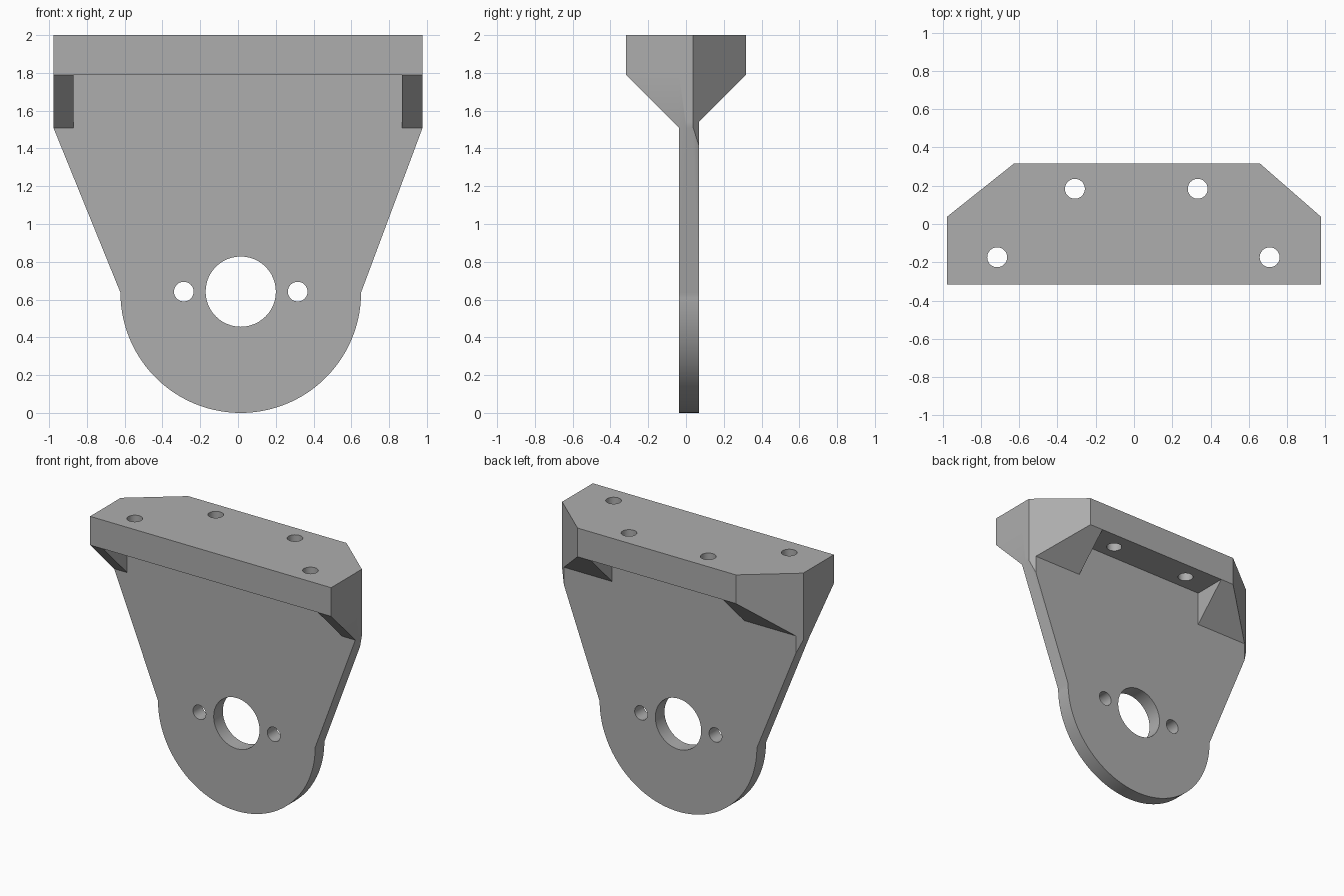
import bpy, bmesh
from math import sin, cos, pi

if "Cube" in bpy.data.objects:
    bpy.data.objects.remove(bpy.data.objects["Cube"], do_unlink=True)

grey = bpy.data.materials.new("plain grey")
grey.use_nodes = True
colour = (0.42, 0.42, 0.42, 1)
grey.diffuse_color = colour
grey.node_tree.nodes["Principled BSDF"].inputs["Base Color"].default_value = colour

# Main dimensions
HALF_X, HALF_Y, TOP = 0.977, 0.317, 2.0
FLANGE_Z = 1.79
PLATE_FRONT, PLATE_BACK = -0.037, 0.069
MID_X, ROUND_R = 0.0145, 0.637
OVERLAP = 0.06


def prism(name, points, axis, lo, hi):
    """Extrude a 2D outline along an axis from lo to hi."""
    place = {"x": lambda a, b, d: (d, a, b),
             "y": lambda a, b, d: (a, d, b),
             "z": lambda a, b, d: (a, b, d)}[axis]
    bm = bmesh.new()
    rings = [[bm.verts.new(place(a, b, d)) for a, b in points] for d in (lo, hi)]
    for ring in rings:
        bm.faces.new(ring)
    n = len(points)
    for i in range(n):
        j = (i + 1) % n
        bm.faces.new((rings[0][i], rings[0][j], rings[1][j], rings[1][i]))
    bmesh.ops.recalc_face_normals(bm, faces=bm.faces)
    mesh = bpy.data.meshes.new(name)
    bm.to_mesh(mesh)
    bm.free()
    mesh.materials.append(grey)
    obj = bpy.data.objects.new(name, mesh)
    bpy.context.collection.objects.link(obj)
    return obj


def arc(cx, cy, r, start, end, steps):
    return [(cx + r * cos(start + (end - start) * i / steps),
             cy + r * sin(start + (end - start) * i / steps)) for i in range(steps + 1)]


def circle(cx, cy, r, steps=48):
    return arc(cx, cy, r, 0, 2 * pi, steps)[:-1]


def combine(body, other, operation):
    """Apply a boolean to the body and drop the tool object."""
    mod = body.modifiers.new("join", "BOOLEAN")
    mod.operation, mod.solver, mod.object = operation, "EXACT", other
    bpy.context.view_layer.objects.active = body
    bpy.ops.object.modifier_apply(modifier=mod.name)
    bpy.data.objects.remove(other, do_unlink=True)


# Upright plate with a rounded lower end
outline = arc(MID_X, ROUND_R, ROUND_R, pi, 2 * pi, 72)
outline += [(HALF_X, 1.509), (HALF_X, TOP - OVERLAP),
            (-HALF_X, TOP - OVERLAP), (-HALF_X, 1.509)]
bracket = prism("mounting_bracket", outline, "y", PLATE_FRONT, PLATE_BACK)

# Top flange
combine(bracket, prism("top_flange",
                       [(-HALF_X, -HALF_Y), (HALF_X, -HALF_Y), (HALF_X, HALF_Y), (-HALF_X, HALF_Y)],
                       "z", FLANGE_Z, TOP), "UNION")


# Sloped gussets, narrow in front and wide behind
def gusset(name, edge, face, foot, x0, x1):
    up = FLANGE_Z + OVERLAP
    points = [(edge, FLANGE_Z), (edge, up), (0, up), (0, foot), (face, foot)]
    combine(bracket, prism(name, points, "x", x0, x1), "UNION")


for inner, outer in ((-0.872, -HALF_X), (0.869, HALF_X)):
    gusset("front_gusset", -HALF_Y, PLATE_FRONT, 1.509, inner, outer)
for inner, outer in ((-0.52, -HALF_X), (0.55, HALF_X)):
    gusset("back_gusset", HALF_Y, PLATE_BACK, 1.542, inner, outer)

# Bevelled back corners, cut straight down
for side, corner in ((-1, -0.626), (1, 0.657)):
    y0 = 0.038
    dx, dy = corner - side * HALF_X, HALF_Y - y0
    points = [(side * HALF_X - dx, y0 - dy), (corner + dx, HALF_Y + dy),
              (side * HALF_X - dx, HALF_Y + dy)]
    combine(bracket, prism("corner_cutter", points, "z", 1, TOP + 1), "DIFFERENCE")

# Bearing hole and screw holes through the plate
for x, r in ((MID_X, 0.186), (-0.287, 0.052), (0.316, 0.052)):
    combine(bracket, prism("hole_cutter", circle(x, 0.642, r), "y", -1, 1), "DIFFERENCE")

# Screw holes through the flange
for x, y in ((-0.309, 0.184), (0.333, 0.184), (-0.715, -0.174), (0.709, -0.174)):
    combine(bracket, prism("hole_cutter", circle(x, y, 0.052), "z", 1.7, TOP + 1), "DIFFERENCE")

# Smooth round walls, crisp edges
bpy.ops.object.select_all(action="DESELECT")
bracket.select_set(True)
bpy.context.view_layer.objects.active = bracket
bpy.ops.object.shade_smooth_by_angle(angle=pi / 6)
